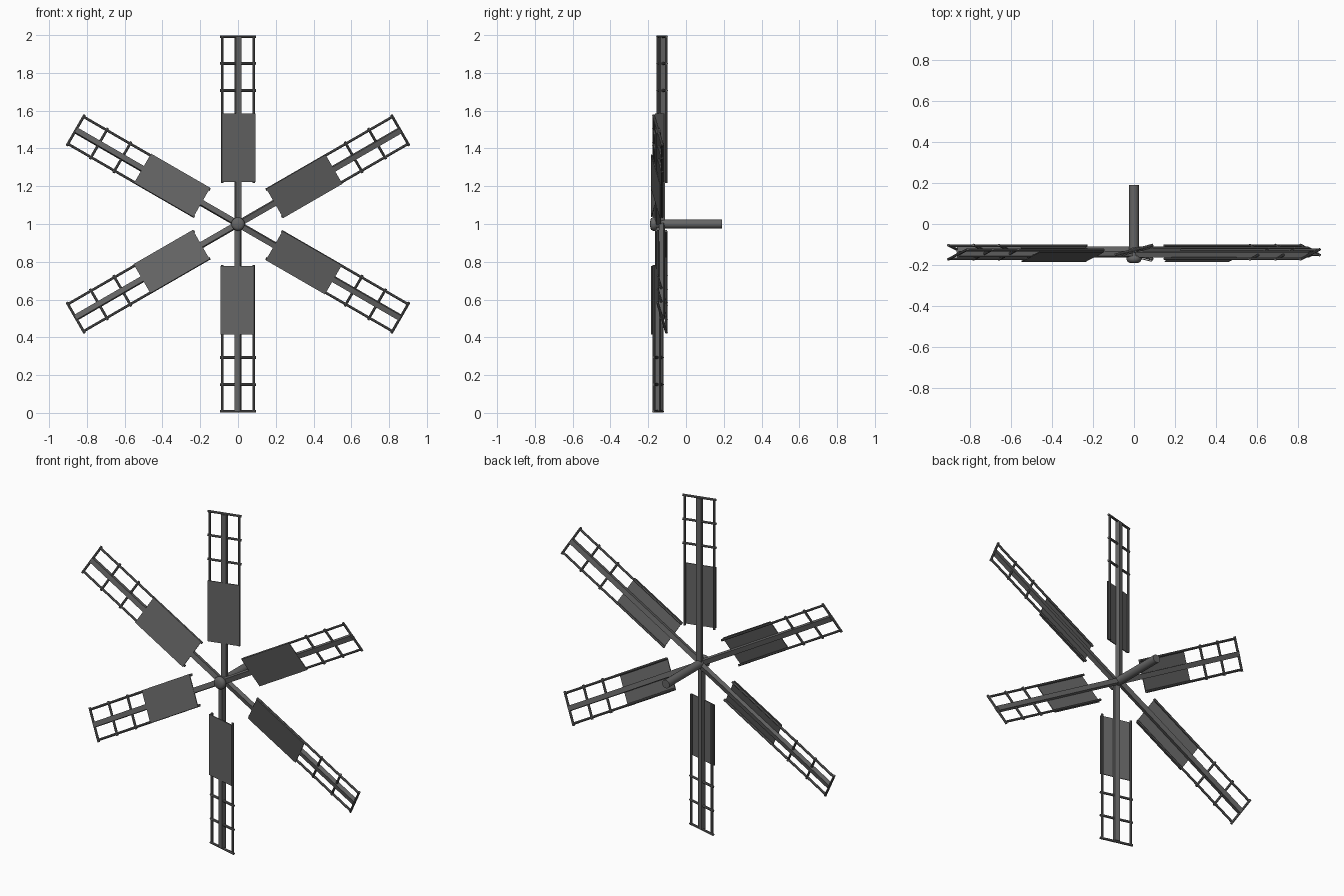
import bpy, bmesh, math
from mathutils import Matrix, Vector

if "Cube" in bpy.data.objects:
    bpy.data.objects.remove(bpy.data.objects["Cube"])

PITCH = math.radians(14.5)   # twist of every sail about its own spar
HUB_Z = 1.0

mat = bpy.data.materials.new("dark grey")
mat.diffuse_color = (0.13, 0.13, 0.13, 1)
mat.use_nodes = True
mat.node_tree.nodes["Principled BSDF"].inputs["Base Color"].default_value = mat.diffuse_color


def finish(name, bm, matrix=Matrix(), smooth=False):
    mesh = bpy.data.meshes.new(name)
    bmesh.ops.recalc_face_normals(bm, faces=bm.faces)
    bm.to_mesh(mesh)
    bm.free()
    mesh.materials.append(mat)
    for p in mesh.polygons:
        p.use_smooth = smooth
    obj = bpy.data.objects.new(name, mesh)
    obj.matrix_world = matrix
    bpy.context.collection.objects.link(obj)
    if smooth:
        bpy.ops.object.select_all(action='DESELECT')
        obj.select_set(True)
        bpy.context.view_layer.objects.active = obj
        bpy.ops.object.shade_smooth_by_angle(angle=math.radians(40))
    return obj


def add_rod(bm, a, b, r, sides=8):
    a, b = Vector(a), Vector(b)
    rot = (b - a).to_track_quat('Z', 'Y').to_matrix().to_4x4()
    bmesh.ops.create_cone(bm, cap_ends=True, segments=sides, radius1=r, radius2=r,
                          depth=(b - a).length,
                          matrix=Matrix.Translation((a + b) / 2) @ rot)


def add_box(bm, centre, size):
    bmesh.ops.create_cube(bm, size=1, matrix=Matrix.Translation(centre)
                          @ Matrix.Diagonal((*size, 1)))


# six sails, alternately set slightly behind and in front
for k in range(6):
    y = -0.148 if k % 2 else -0.127
    m = (Matrix.Translation((0, y, HUB_Z))
         @ Matrix.Rotation(math.radians(60 * k), 4, 'Y')
         @ Matrix.Rotation(PITCH, 4, 'Z'))

    # spar
    bm = bmesh.new()
    add_box(bm, (0, 0, 0.495), (0.029, 0.026, 0.99))
    finish(f"spar_{k + 1}", bm, m)

    # lattice of two rails and three cross bars
    bm = bmesh.new()
    for s in (-1, 1):
        add_rod(bm, (s * 0.0855, 0, 0.218), (s * 0.0855, 0, 0.992), 0.007)
    for r in (0.707, 0.85, 0.992):
        add_rod(bm, (-0.097, 0, r), (0.097, 0, r), 0.007)
    finish(f"lattice_{k + 1}", bm, m, True)

    # solid panel on the front of the lattice
    bm = bmesh.new()
    add_box(bm, (0, -0.0115, 0.404), (0.184, 0.005, 0.362))
    finish(f"sail_panel_{k + 1}", bm, m)

# shaft running back from the sails
bm = bmesh.new()
add_rod(bm, (0, -0.165, HUB_Z), (0, 0.19, HUB_Z), 0.024, 24)
finish("shaft", bm, smooth=True)

# rounded hub cap, turned from a small profile (radius, y)
profile = [(0, -0.19), (0.022, -0.189), (0.031, -0.184), (0.036, -0.175),
           (0.036, -0.163), (0.03, -0.155), (0, -0.155)]
bm = bmesh.new()
verts = [bm.verts.new((r, y, HUB_Z)) for r, y in profile]
edges = [bm.edges.new(p) for p in zip(verts, verts[1:])]
bmesh.ops.spin(bm, geom=verts + edges, cent=(0, 0, HUB_Z), axis=(0, 1, 0),
               angle=math.tau, steps=24)
bmesh.ops.remove_doubles(bm, verts=bm.verts, dist=1e-4)
finish("hub_cap", bm, smooth=True)
